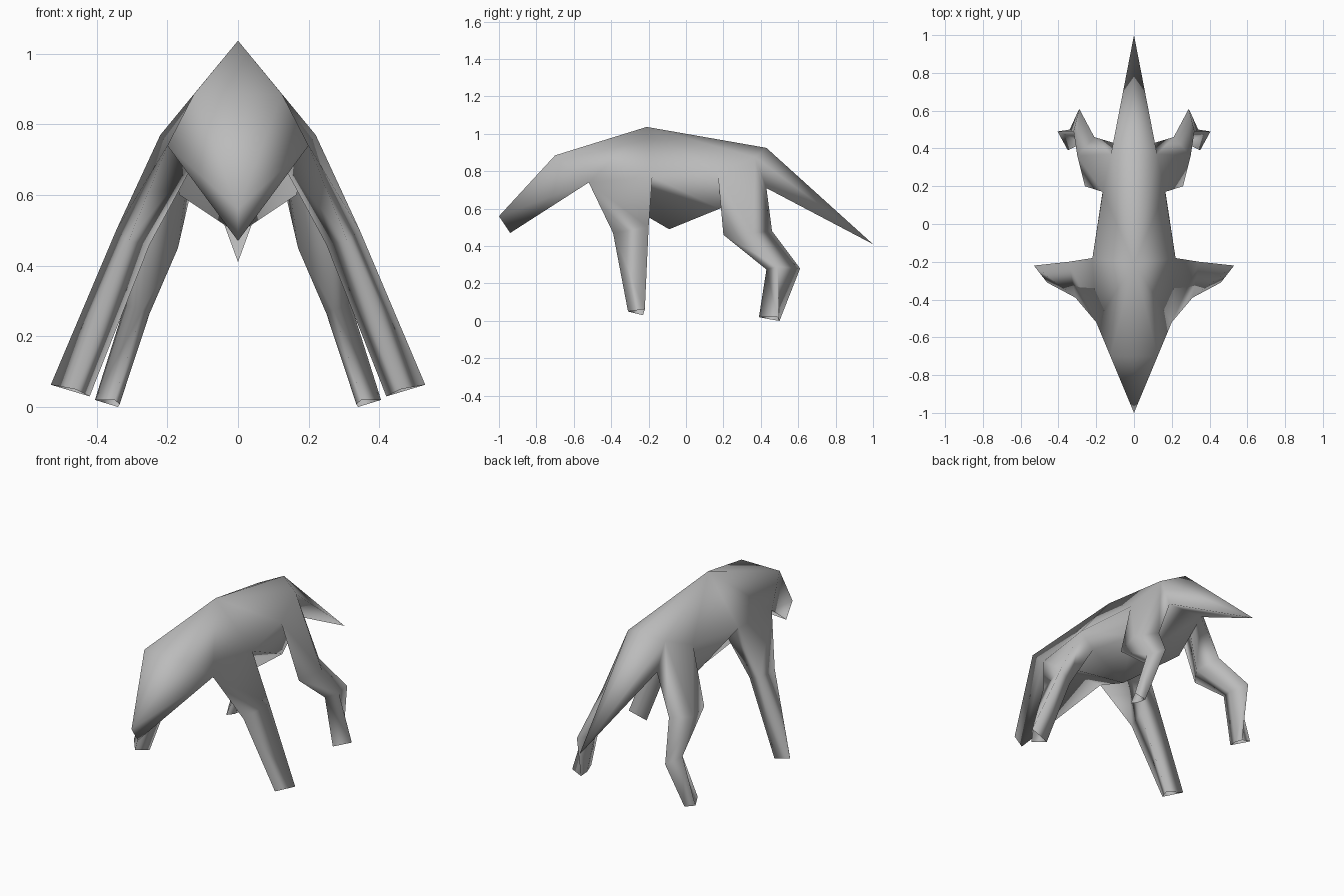
import bpy
import bmesh

default_cube = bpy.data.objects.get("Cube")
if default_cube:
    bpy.data.objects.remove(default_cube, do_unlink=True)

# Plain grey hide
hide = bpy.data.materials.new("grey_hide")
hide.use_nodes = True
grey = (0.5, 0.5, 0.5, 1)
hide.diffuse_color = grey
hide.node_tree.nodes["Principled BSDF"].inputs["Base Color"].default_value = grey

bm = bmesh.new()


def centre(y, z):
    """Point on the mirror plane."""
    return bm.verts.new((0, y, z))


def side(x, y, z):
    """Point on the left half, mirrored later."""
    return bm.verts.new((x, y, z))


def skin(*corners):
    bm.faces.new(corners)


def limb(top_ring, *rings):
    """Open tube from a ring of body points through joint rings to the foot."""
    previous = list(top_ring)
    for ring in rings:
        current = [side(*point) for point in ring]
        count = len(current)
        for i in range(count):
            j = (i + 1) % count
            skin(previous[i], previous[j], current[j], current[i])
        previous = current


# Middle of the back, from muzzle to tail
muzzle = centre(-1, .56)
brow_middle = centre(-.7, .885)
withers = centre(-.21, 1.037)
rump = centre(.43, .925)
tail_tip = centre(1, .41)

# Middle of the underside
chin = centre(-.94, .47)
throat = centre(-.52, .74)
belly = centre(-.09, .49)
groin = centre(.18, .6)
tail_root = centre(.43, .71)

# Shoulder and hip points where the limbs join
brow = side(.125, -.7, .885)
shoulder = side(.2, -.52, .74)
shoulder_back = side(.22, -.18, .77)
armpit = side(.12, -.2, .7)
hip_front = side(.165, .17, .79)
hip = side(.122, .37, .875)
hip_back = side(.11, .43, .71)
hip_inner = side(.13, .3, .745)
belly_side = side(.165, .18, .6)

# Head and back
skin(muzzle, brow_middle, brow)
skin(muzzle, brow, shoulder)
skin(brow_middle, withers, brow)
skin(brow, withers, shoulder)
skin(withers, shoulder_back, shoulder)
skin(withers, hip_front, shoulder_back)
skin(withers, hip, hip_front)
skin(withers, rump, hip)

# Tail
skin(rump, tail_tip, hip)
skin(hip, tail_tip, hip_back)
skin(tail_root, hip_back, tail_tip)

# Flank and underside
skin(shoulder_back, hip_front, belly_side)
skin(shoulder_back, belly_side, armpit)
skin(hip_front, hip_back, belly_side)
skin(chin, muzzle, shoulder)
skin(chin, shoulder, throat)
skin(throat, shoulder, belly)
skin(shoulder, armpit, belly)
skin(armpit, belly_side, belly)
skin(belly, belly_side, groin)
skin(groin, belly_side, hip_back, tail_root)

# Front leg: elbow, foot
limb((shoulder, shoulder_back, armpit),
     ((.31, -.39, .47), (.345, -.2, .5), (.25, -.24, .46)),
     ((.46, -.31, .05), (.53, -.22, .063), (.42, -.23, .03)))

# Hind leg: knee, hock, foot
limb((hip_front, hip, hip_back, hip_inner),
     ((.26, .2, .46), (.3, .36, .47), (.21, .46, .48), (.17, .32, .45)),
     ((.27, .43, .275), (.32, .49, .29), (.29, .61, .28), (.25, .5, .265)),
     ((.35, .39, .02), (.405, .49, .02), (.34, .5, 0), (.335, .45, .008)))

mesh = bpy.data.meshes.new("animal_body")
body = bpy.data.objects.new("animal_body", mesh)
bpy.context.collection.objects.link(body)

# Mirror the left half across the middle
bmesh.ops.mirror(bm, geom=bm.verts[:] + bm.edges[:] + bm.faces[:],
                 axis='X', merge_dist=.001)
bmesh.ops.remove_doubles(bm, verts=bm.verts[:], dist=.001)
bmesh.ops.recalc_face_normals(bm, faces=bm.faces[:])
for face in bm.faces:
    face.smooth = True
bm.to_mesh(mesh)
bm.free()
mesh.materials.append(hide)
